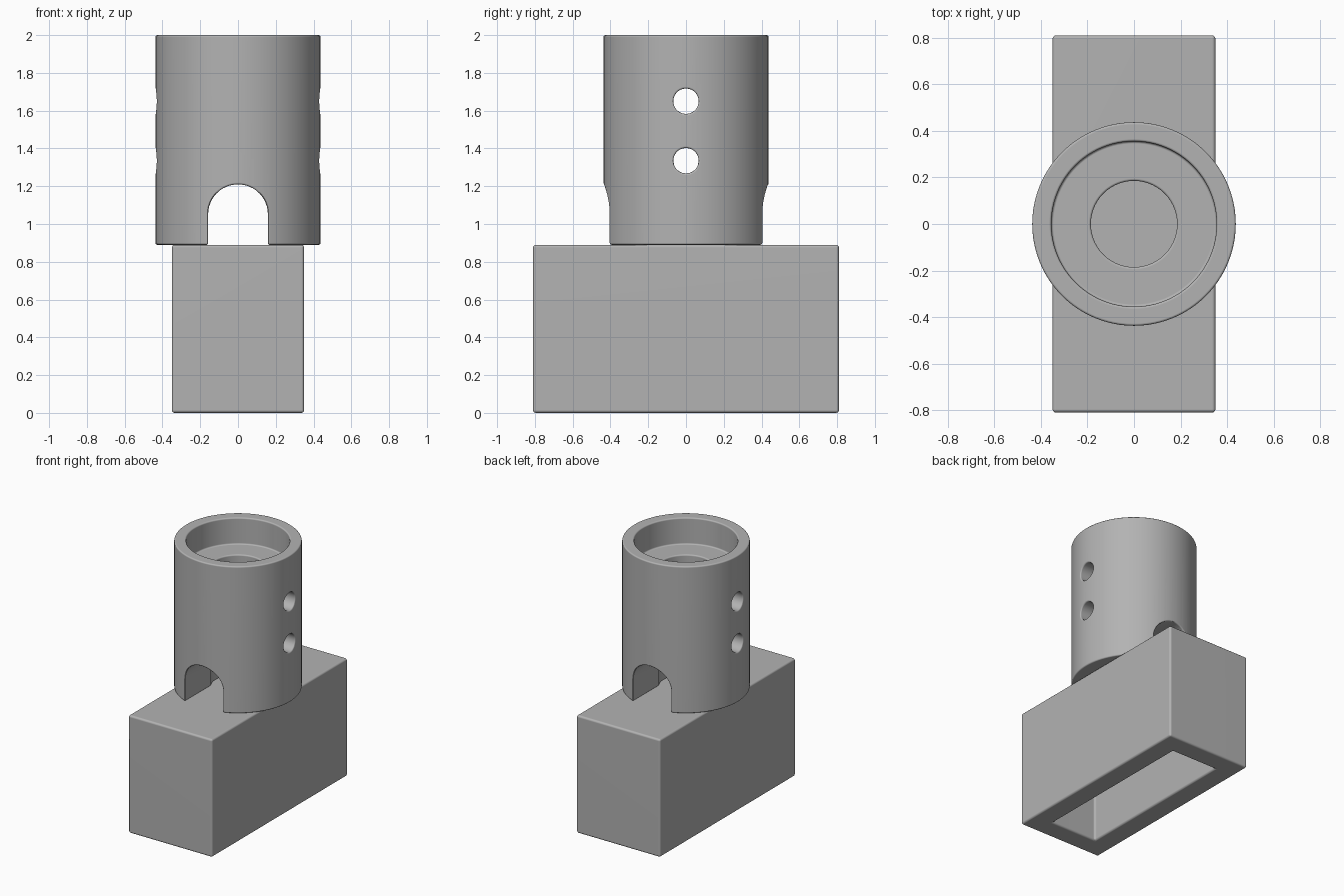
import bpy, bmesh, math
from math import sin, cos, pi
from mathutils import Matrix

if "Cube" in bpy.data.objects:
    bpy.data.objects.remove(bpy.data.objects["Cube"])

grey = bpy.data.materials.new("plain grey")
grey.use_nodes = True
colour = (0.45, 0.45, 0.45, 1)
grey.diffuse_color = colour
grey.node_tree.nodes["Principled BSDF"].inputs["Base Color"].default_value = colour

JOINT_Z, TOP_Z = 0.89, 2.0


def make(name, bm):
    bmesh.ops.recalc_face_normals(bm, faces=bm.faces)
    mesh = bpy.data.meshes.new(name)
    bm.to_mesh(mesh)
    bm.free()
    mesh.materials.append(grey)
    obj = bpy.data.objects.new(name, mesh)
    bpy.context.collection.objects.link(obj)
    return obj


def box(name, size, z0, z1):
    bm = bmesh.new()
    bmesh.ops.create_cube(bm, size=1)
    bmesh.ops.transform(bm, verts=bm.verts, matrix=Matrix.Translation((0, 0, (z0 + z1) / 2))
                        @ Matrix.Diagonal((size[0], size[1], z1 - z0, 1)))
    return make(name, bm)


def cylinder(name, radius, length, matrix, sides=96):
    bm = bmesh.new()
    bmesh.ops.create_cone(bm, cap_ends=True, segments=sides, radius1=radius,
                          radius2=radius, depth=length, matrix=matrix)
    return make(name, bm)


def upright(name, radius, z0, z1):
    return cylinder(name, radius, z1 - z0, Matrix.Translation((0, 0, (z0 + z1) / 2)))


def arch(name, radius, z0, z_centre, depth):
    # round-topped doorway profile pushed along y
    bm = bmesh.new()
    outline = [(-radius, z0), (radius, z0)]
    outline += [(radius * cos(pi * i / 24), z_centre + radius * sin(pi * i / 24)) for i in range(25)]
    face = bm.faces.new([bm.verts.new((x, -depth / 2, z)) for x, z in outline])
    out = bmesh.ops.extrude_face_region(bm, geom=[face])
    moved = [v for v in out["geom"] if isinstance(v, bmesh.types.BMVert)]
    bmesh.ops.translate(bm, verts=moved, vec=(0, depth, 0))
    return make(name, bm)


def apply(obj, mod):
    bpy.context.view_layer.objects.active = obj
    bpy.ops.object.modifier_apply(modifier=mod.name)


def cut(obj, cutter):
    mod = obj.modifiers.new("cut", "BOOLEAN")
    mod.operation, mod.solver, mod.object = "DIFFERENCE", "EXACT", cutter
    apply(obj, mod)
    bpy.data.objects.remove(cutter)


def round_edges(obj, width):
    mod = obj.modifiers.new("round", "BEVEL")
    mod.width, mod.segments = width, 3
    mod.limit_method, mod.angle_limit = "ANGLE", math.radians(35)
    mod.use_clamp_overlap = False
    apply(obj, mod)
    bpy.ops.object.select_all(action="DESELECT")
    obj.select_set(True)
    bpy.ops.object.shade_smooth_by_angle(angle=math.radians(35))
    obj.modifiers.new("normals", "WEIGHTED_NORMAL").keep_sharp = True


# hollow block, open underneath
base = box("base_block", (0.70, 1.62), 0, JOINT_Z)
cut(base, box("cavity", (0.38, 1.30), -0.2, JOINT_Z - 0.16))
round_edges(base, 0.015)

# upright socket: wide recess at the top, narrow bore below it
socket = upright("socket_tube", 0.437, JOINT_Z, TOP_Z)
cut(socket, upright("recess", 0.355, 1.80, TOP_Z + 0.2))
cut(socket, upright("bore", 0.185, JOINT_Z - 0.2, 1.90))

# doorway through front and back, pin holes through the sides
cut(socket, arch("doorway", 0.158, JOINT_Z - 0.1, 1.052, 1.2))
for z in (1.335, 1.65):
    turn = Matrix.Translation((0, 0, z)) @ Matrix.Rotation(pi / 2, 4, "Y")
    cut(socket, cylinder("pin_hole", 0.067, 1.2, turn, 48))
round_edges(socket, 0.01)
